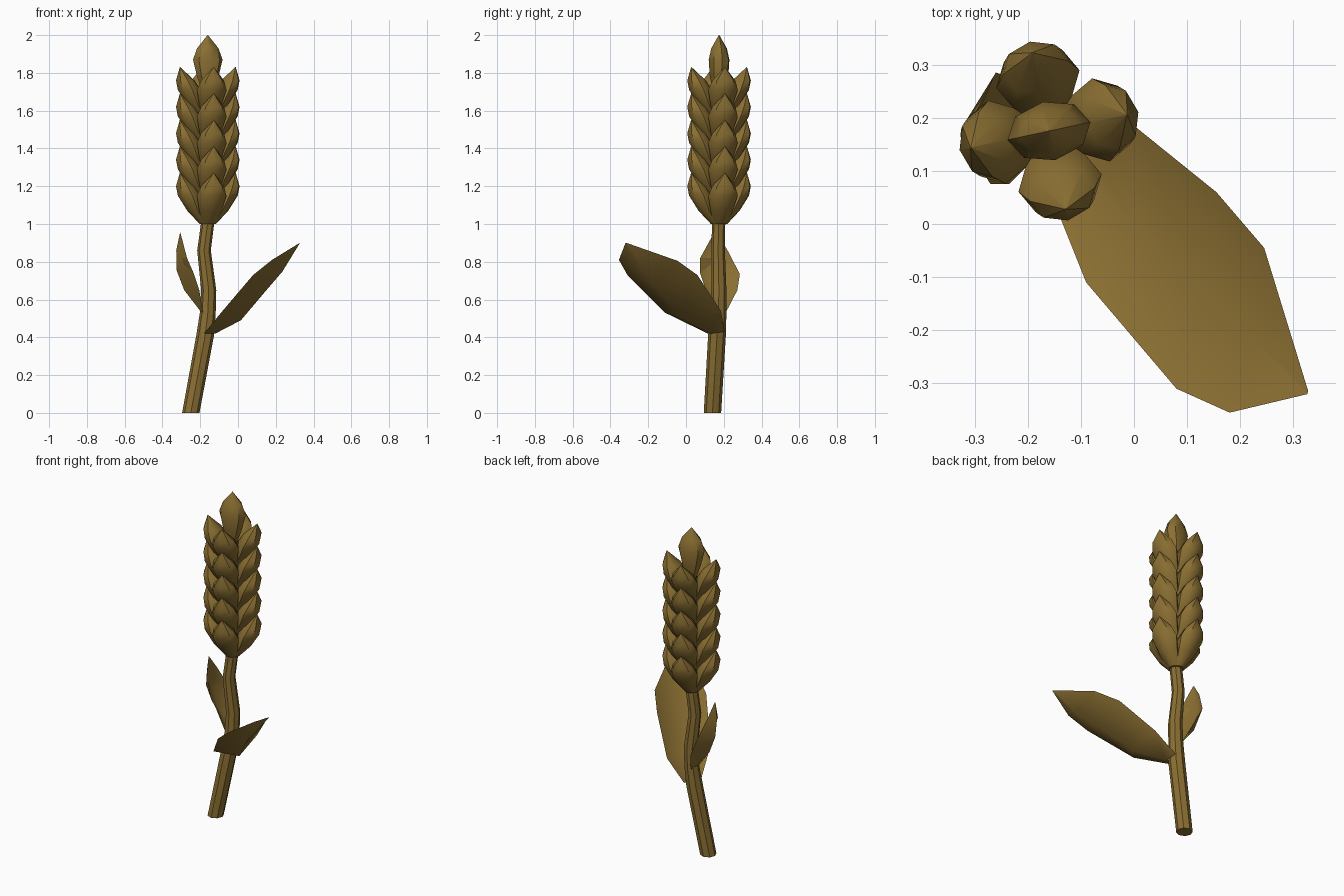
import bpy, bmesh, math
from mathutils import Vector

if "Cube" in bpy.data.objects:
    bpy.data.objects.remove(bpy.data.objects["Cube"])

straw = bpy.data.materials.new("straw_brown")
straw.diffuse_color = (0.255, 0.158, 0.032, 1)
straw.use_nodes = True
straw.node_tree.nodes["Principled BSDF"].inputs["Base Color"].default_value = straw.diffuse_color

AX, AY = -0.16, 0.175          # ear axis
TURN = math.radians(12)        # twist of the kernel rows


def finish(name, bm, angle):
    bmesh.ops.remove_doubles(bm, verts=bm.verts, dist=0.0005)
    bmesh.ops.recalc_face_normals(bm, faces=bm.faces)
    me = bpy.data.meshes.new(name)
    bm.to_mesh(me)
    bm.free()
    me.materials.append(straw)
    ob = bpy.data.objects.new(name, me)
    bpy.context.collection.objects.link(ob)
    bpy.ops.object.select_all(action='DESELECT')
    ob.select_set(True)
    bpy.context.view_layer.objects.active = ob
    bpy.ops.object.shade_smooth_by_angle(angle=math.radians(angle))
    return ob


def loft(name, rings, angle=40):
    """Skin a list of equal-length point rings and cap both ends."""
    bm = bmesh.new()
    vs = [[bm.verts.new(p) for p in ring] for ring in rings]
    n = len(vs[0])
    for a, b in zip(vs, vs[1:]):
        for i in range(n):
            j = (i + 1) % n
            bm.faces.new((a[i], a[j], b[j], b[i]))
    bm.faces.new(vs[0][::-1])
    bm.faces.new(vs[-1])
    return finish(name, bm, angle)


def oval(c, a, b, rot, n=8):
    pts = []
    for i in range(n):
        t = 2 * math.pi * i / n
        u, v = a * math.cos(t), b * math.sin(t)
        pts.append((c[0] + u * math.cos(rot) - v * math.sin(rot),
                    c[1] + u * math.sin(rot) + v * math.cos(rot), c[2]))
    return pts


# stalk, gently bent, running up inside the ear
stalk = [(-0.25, 0.14, 0, 0.046), (-0.174, 0.164, 0.41, 0.047),
         (-0.16, 0.172, 0.53, 0.042), (-0.155, 0.174, 0.65, 0.040),
         (-0.18, 0.17, 0.86, 0.036), (-0.16, 0.173, 1.01, 0.035),
         (AX, AY, 1.75, 0.03)]
loft("stalk", [oval(p[:3], p[3], p[3], 0) for p in stalk])

# kernels: height, distance from axis, radial and sideways half widths
profile = [(0, 0.022, 0.022, 0.03), (0.07, 0.066, 0.045, 0.06),
           (0.15, 0.1, 0.062, 0.08), (0.2, 0.122, 0.05, 0.062),
           (0.27, 0.15, 0.0015, 0.0015)]
for tier in range(5):
    for k in range(4):
        ang = TURN + k * math.pi / 2
        rings = [oval((AX + r * math.cos(ang), AY + r * math.sin(ang),
                       1.0 + 0.14 * tier + z), a, b, ang)
                 for z, r, a, b in profile]
        loft(f"kernel_{tier + 1}_{k + 1}", rings)

# upright kernel at the top of the ear
top = [(1.7, 0.03, 0.03), (1.78, 0.058, 0.05), (1.87, 0.08, 0.056),
       (1.93, 0.058, 0.042), (2.0, 0.0015, 0.0015)]
loft("top_kernel", [oval((AX, AY, z), a, b, TURN) for z, a, b in top])


# leaves: each row is left edge, outer midrib, right edge
def leaf(name, rows):
    rings = []
    for row in rows:
        l, m, r = map(Vector, row)
        inner = m.lerp((l + r) / 2, 0.3)
        rings.append([l, m, r, inner])
    loft(name, rings, 60)


tip = (0.327, -0.32, 0.9)
leaf("large_leaf", [
    ((-0.18, 0.115, 0.42), (-0.12, 0.13, 0.42), (-0.13, 0.205, 0.43)),
    ((-0.09, -0.11, 0.53), (0.015, -0.01, 0.49), (0.0, 0.185, 0.54)),
    ((0.08, -0.31, 0.73), (0.155, -0.15, 0.655), (0.155, 0.06, 0.73)),
    ((0.18, -0.355, 0.81), (0.235, -0.225, 0.748), (0.245, -0.045, 0.805)),
    (tip, (0.326, -0.318, 0.897), (0.328, -0.315, 0.9))])

leaf("small_leaf", [
    ((-0.185, 0.14, 0.53), (-0.2, 0.17, 0.54), (-0.18, 0.21, 0.53)),
    ((-0.205, 0.105, 0.65), (-0.285, 0.18, 0.65), (-0.22, 0.272, 0.65)),
    ((-0.235, 0.075, 0.74), (-0.325, 0.18, 0.755), (-0.26, 0.285, 0.735)),
    ((-0.27, 0.075, 0.82), (-0.327, 0.165, 0.86), (-0.295, 0.215, 0.87)),
    ((-0.305, 0.15, 0.955), (-0.307, 0.152, 0.953), (-0.305, 0.155, 0.955))])
